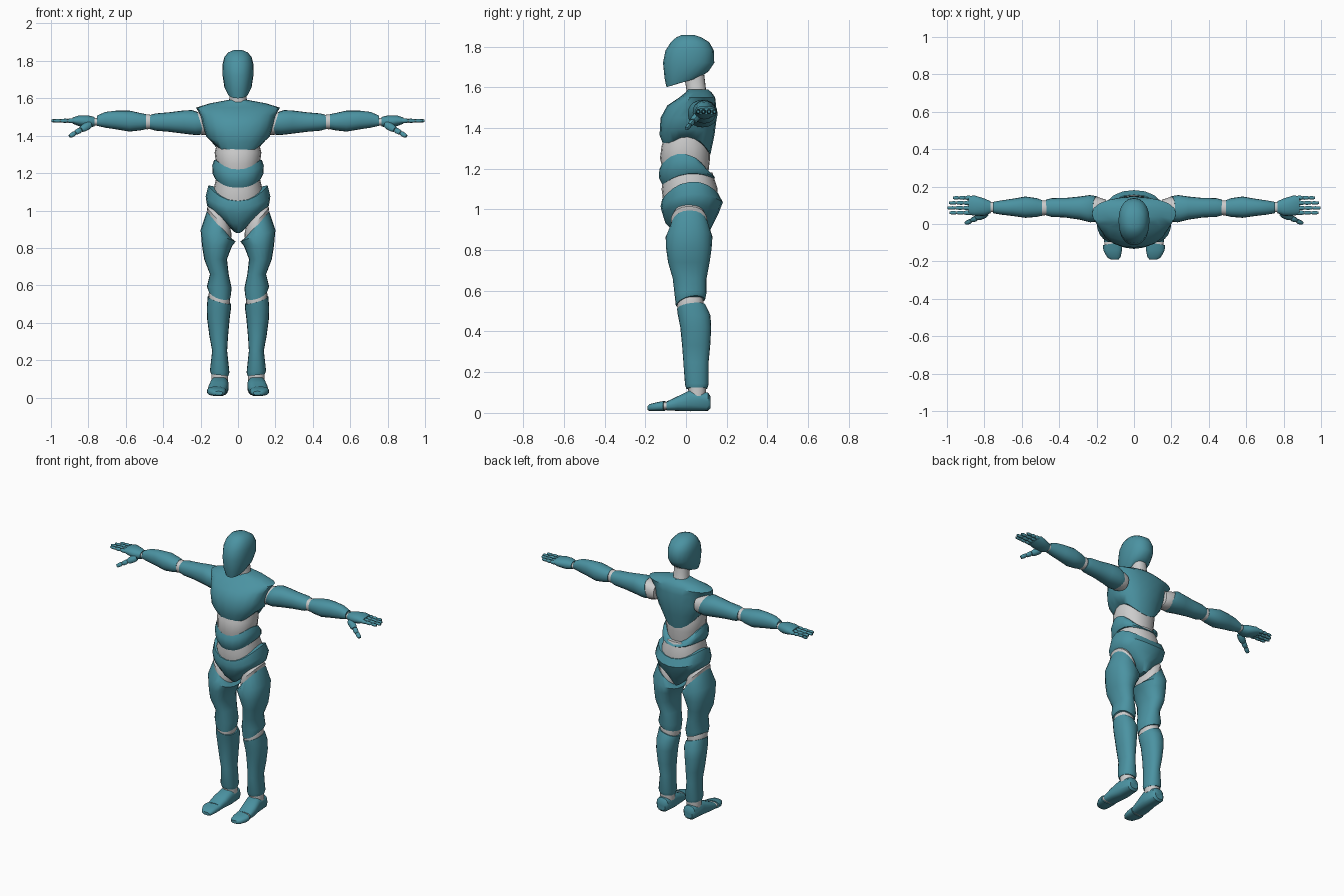
import bpy, bmesh, math

teal = bpy.data.materials.new("teal")
teal.diffuse_color = (0.07, 0.29, 0.36, 1)
SWAP = {'z': lambda x, y, z: (x, y, z),
        'x': lambda x, y, z: (z, y, x),
        'y': lambda x, y, z: (x, z, y)}


def loft(name, rings, axis='z', mat=teal, mirror=False, sides=20, power=0.9):
    """Ring: position, centre a, centre b, radius a, radius b, tilt a, tilt b, saddle."""
    bm = bmesh.new()
    to = SWAP[axis]
    curve = lambda t: math.copysign(abs(t) ** power, t)
    loops = []
    for ring in rings:
        p, ca, cb, ra, rb, ta, tb, sd = (tuple(ring) + (0, 0, 0))[:8]
        loop = []
        for i in range(sides):
            a = 2 * math.pi * i / sides
            c, s = math.cos(a), math.sin(a)
            loop.append(bm.verts.new(to(ca + ra * curve(c), cb + rb * curve(s),
                                        p + ta * c + tb * s + sd * math.cos(2 * a))))
        loops.append(loop)
    for lo, hi in zip(loops, loops[1:]):
        for i in range(sides):
            j = (i + 1) % sides
            bm.faces.new((lo[i], lo[j], hi[j], hi[i]))
    for loop, ring in ((loops[0], rings[0]), (loops[-1], rings[-1])):
        mid = bm.verts.new(to(ring[1], ring[2], ring[0]))
        for i in range(sides):
            bm.faces.new((loop[i], loop[(i + 1) % sides], mid))
    bmesh.ops.recalc_face_normals(bm, faces=bm.faces)
    me = bpy.data.meshes.new(name)
    bm.to_mesh(me)
    bm.free()
    ob = bpy.data.objects.new(name, me)
    bpy.context.collection.objects.link(ob)
    if mat:
        me.materials.append(mat)
    bpy.ops.object.select_all(action='DESELECT')
    ob.select_set(True)
    bpy.context.view_layer.objects.active = ob
    bpy.ops.object.shade_smooth_by_angle(angle=math.radians(40))
    if mirror:
        ob.modifiers.new("mirror", 'MIRROR')
    return ob


# Head and neck
loft("head", [(1.625, 0, -.013, .055, .083, 0, .025), (1.66, 0, .003, .073, .108, 0, .018),
              (1.72, 0, .013, .082, .126), (1.78, 0, .018, .083, .119),
              (1.82, 0, .02, .073, .095), (1.845, 0, .014, .053, .062),
              (1.857, 0, .01, .025, .03)])
loft("neck", [(1.56, 0, .055, .058, .055), (1.59, 0, .05, .047, .048),
              (1.66, 0, .04, .045, .05)], mat=None)

# Torso: chest, waist joints, belly band, pelvis
loft("chest", [(1.32, 0, .01, .13, .11, 0, -.01, .04), (1.38, 0, .005, .17, .135, 0, 0, .015),
               (1.45, 0, .013, .185, .138), (1.51, 0, .028, .2, .12),
               (1.55, 0, .055, .225, .088), (1.573, 0, .062, .15, .065),
               (1.59, 0, .058, .06, .05)])
loft("upper_waist_joint", [(1.18, 0, 0, .105, .11), (1.25, 0, -.005, .117, .123),
                           (1.31, 0, -.002, .125, .118), (1.37, 0, 0, .11, .1)], mat=None)
loft("belly_band", [(1.155, 0, .01, .125, .125, 0, .015, .02), (1.175, 0, .005, .135, .138, 0, 0, .02),
                    (1.21, 0, .002, .138, .133, 0, -.015, .03),
                    (1.233, 0, 0, .128, .12, 0, -.025, .038)])
loft("lower_waist_joint", [(1.04, 0, .018, .13, .13), (1.1, 0, .018, .135, .138),
                           (1.18, 0, .012, .115, .118)], mat=None)
loft("pelvis", [(.885, 0, .03, .025, .08, 0, 0, .005), (.95, 0, .02, .095, .12, 0, .005, .015),
                (1.005, 0, .022, .165, .14, 0, 0, .02), (1.05, 0, .028, .173, .153, 0, .01, .025),
                (1.1, 0, .02, .158, .137, 0, .015, .035)])

# Legs
loft("hip_joint", [(.89, .1, .015, .06, .085, .07), (.945, .1, .015, .066, .09, .07),
                   (.98, .095, .015, .05, .07, .06)], mat=None, mirror=True)
loft("thigh", [(.92, .1, .018, .067, .09, .075), (.865, .106, .015, .094, .115, .03),
               (.81, .112, .014, .08, .112), (.74, .12, .014, .061, .102),
               (.66, .1, .018, .05, .083), (.59, .1, .022, .066, .079, .005),
               (.548, .1, .022, .06, .072, .02, .015, .006)], mirror=True)
loft("knee_joint", [(.49, .1, .022, .052, .062), (.53, .1, .022, .058, .066, .02),
                    (.57, .1, .022, .052, .062)], mat=None, mirror=True)
loft("shin", [(.52, .1, .026, .062, .07, .02, .01), (.48, .102, .04, .065, .08),
              (.42, .105, .048, .06, .076), (.33, .103, .05, .05, .069),
              (.25, .098, .049, .04, .062), (.14, .098, .053, .052, .058, .005),
              (.12, .098, .053, .046, .052, .005)], mirror=True)
loft("ankle_joint", [(.08, .098, .055, .045, .042), (.14, .098, .055, .045, .046)],
     mat=None, mirror=True)
loft("foot", [(.12, .1, .052, .03, .03), (.108, .1, .055, .042, .045),
              (.02, .1, .06, .05, .052), (-.04, .108, .046, .052, .036),
              (-.095, .112, .034, .048, .022)], axis='y', mirror=True, power=.75)
loft("toe_joint", [(-.08, .112, .034, .044, .02), (-.125, .114, .034, .044, .02)],
     axis='y', mat=None, mirror=True)
loft("toes", [(-.105, .114, .034, .052, .025, -.008), (-.14, .114, .031, .05, .022),
              (-.178, .108, .026, .036, .017), (-.189, .104, .024, .022, .01)],
     axis='y', mirror=True, power=.75)

# Arms
loft("shoulder_joint", [(.15, 1.46, .08, .05, .05), (.2, 1.465, .08, .062, .066, .02),
                        (.23, 1.465, .08, .058, .06, .02)], axis='x', mat=None, mirror=True)
loft("upper_arm", [(.2, 1.468, .08, .06, .068, .02), (.235, 1.47, .082, .067, .073, .012),
                   (.29, 1.473, .085, .062, .062), (.37, 1.473, .087, .052, .052),
                   (.44, 1.473, .088, .046, .05), (.47, 1.473, .088, .038, .042)],
     axis='x', mirror=True)
loft("elbow_joint", [(.45, 1.474, .086, .035, .037), (.485, 1.474, .086, .04, .04),
                     (.515, 1.474, .086, .035, .037)], axis='x', mat=None, mirror=True)
loft("forearm", [(.492, 1.475, .086, .04, .042), (.52, 1.475, .088, .046, .05),
                 (.58, 1.478, .09, .056, .057), (.65, 1.484, .089, .05, .046),
                 (.71, 1.485, .088, .042, .038), (.755, 1.48, .088, .027, .03)],
     axis='x', mirror=True)
loft("wrist_joint", [(.735, 1.475, .09, .02, .026), (.785, 1.475, .09, .02, .028)],
     axis='x', mat=None, mirror=True)

# Hands
loft("palm", [(.767, 1.475, .09, .025, .032), (.8, 1.475, .09, .033, .046),
              (.85, 1.48, .098, .029, .054), (.885, 1.481, .1, .016, .05)],
     axis='x', mirror=True)
FINGERS = [("little", .14, .968), ("ring", .113, .99), ("middle", .086, 1.0), ("index", .06, .988)]
for label, y, tip in FINGERS:
    start, z = .872, 1.48
    step = (tip - start) / 3
    for k in range(3):
        x, r = start + k * step, .0125 - .0015 * k
        loft(f"{label}_finger_{k + 1}",
             [(x, z, y, r * .8, r * .8), (x + step * .25, z, y, r, r),
              (x + step * .75, z, y, r * .9, r * .9), (x + step * .95, z, y, r * .65, r * .65)],
             axis='x', mirror=True, sides=10)
    loft(f"{label}_finger_joints", [(start - .005, z, y, .008, .008),
                                    (tip - .012, z, y, .006, .006)],
         axis='x', mat=None, mirror=True, sides=8)

# Thumb: three segments along a slanted line
thumb = lambda t: (.79 + .11 * t, 1.462 - .065 * t, .058 - .055 * t)
for k, (a, b, r) in enumerate([(0, .45, .02), (.47, .72, .014), (.74, 1, .012)]):
    rings = []
    for f, g in ((0, .75), (.25, 1), (.75, .9), (1, .6)):
        rings.append(thumb(a + (b - a) * f) + (r * g, r * g, r * .4, r * .4))
    loft(f"thumb_{k + 1}", rings, axis='x', mirror=True, sides=10)
loft("thumb_joints", [thumb(.1) + (.009, .009), thumb(.9) + (.007, .007)],
     axis='x', mat=None, mirror=True, sides=8)
